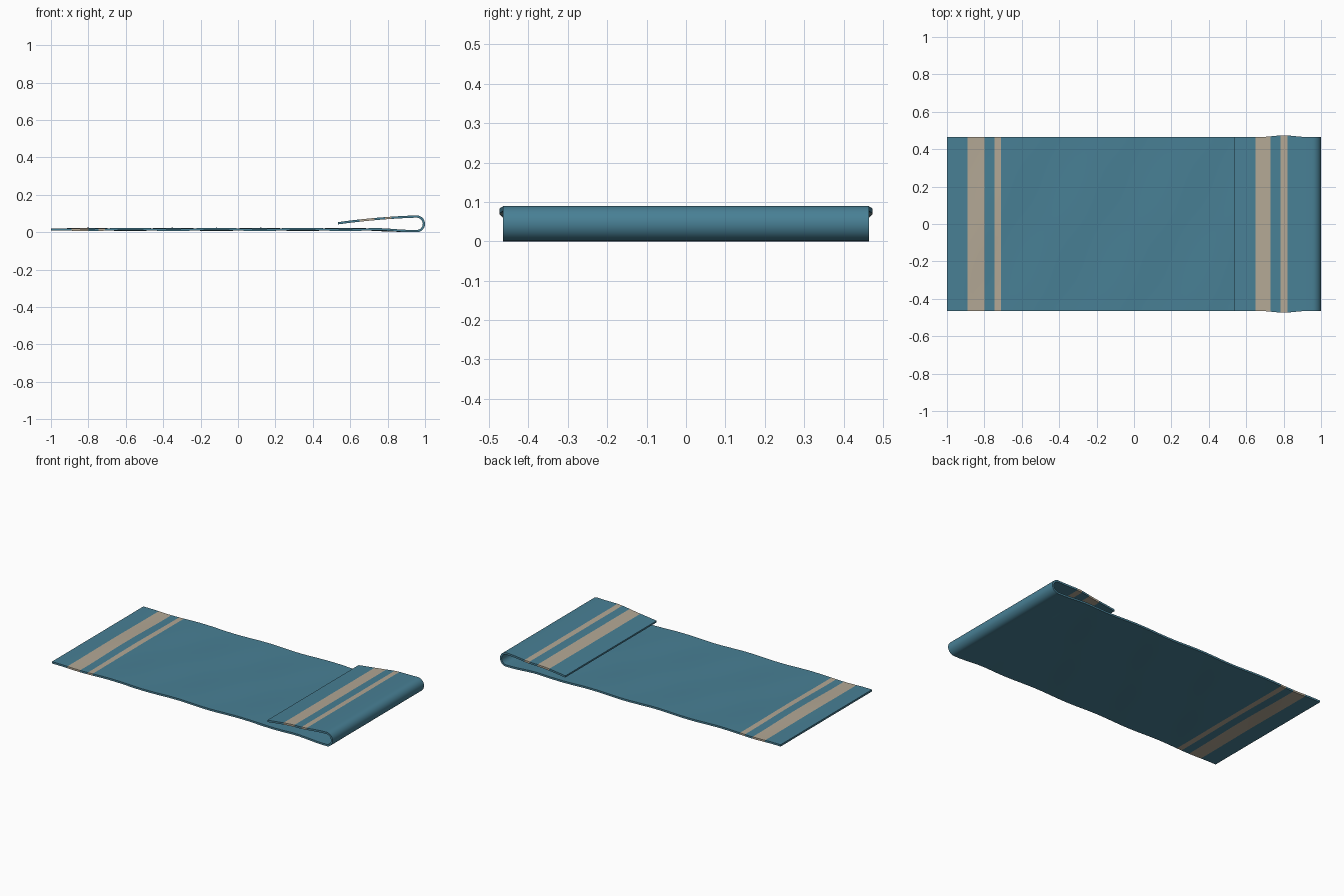
import bpy, bmesh, math

if "Cube" in bpy.data.objects:
    bpy.data.objects.remove(bpy.data.objects["Cube"])

THICK, HALF_W = 0.012, 0.465
FOLD_X, FOLD_Z, FOLD_R = 0.955, 0.045, 0.039


def material(name, color):
    m = bpy.data.materials.new(name)
    m.diffuse_color = (*color, 1)
    m.use_nodes = True
    m.node_tree.nodes["Principled BSDF"].inputs["Base Color"].default_value = m.diffuse_color
    return m


def smooth(t):
    t = max(0.0, min(1.0, t))
    return t * t * (3 - 2 * t)


def spaced(stops, step):
    """Stations through every stop, with extra ones no further apart than step."""
    out = [stops[0]]
    for a, b in zip(stops, stops[1:]):
        n = max(1, math.ceil(abs(b - a) / step - 1e-6))
        out += [a + (b - a) * i / n for i in range(1, n + 1)]
    return out


# Centreline of the cloth: flat run, round fold, flap; each row is (x, z, part)
rows = [(x, 0.015 - 0.009 * smooth((x - 0.7) / 0.25), "flat")
        for x in spaced([-1, -0.89, -0.80, -0.745, -0.71, FOLD_X], 0.04)]
for i in range(1, 16):
    a = -math.pi / 2 + math.pi * i / 16
    rows.append((FOLD_X + FOLD_R * math.cos(a), FOLD_Z + FOLD_R * math.sin(a), "fold"))
for x in spaced([FOLD_X, 0.82, 0.785, 0.73, 0.65, 0.535], 0.03):
    t = (FOLD_X - x) / 0.42
    rows.append((x, 0.084 - 0.014 * t - 0.022 * t * t, "flap"))

# Cloth grid with gentle ripples and a slightly flared flap
bm = bmesh.new()
N = 32
grid = []
for x, z, part in rows:
    w = HALF_W
    if part == "flap":
        w += 0.010 * math.exp(-((x - 0.80) / 0.08) ** 2) - 0.001
    line = []
    for j in range(N + 1):
        v = -1 + 2 * j / N
        dz = 0
        if part == "flat":
            fade = smooth((x + 1) / 0.15) * (1 - smooth((x - 0.72) / 0.2))
            dz = 0.003 * fade * math.sin(2 * math.pi * x / 0.46) * math.cos(1.1 * math.pi * v)
        line.append(bm.verts.new((x, w * v, z + dz)))
    grid.append(line)

# Faces, with the woven stripes as a second material
flat_stripes = [(-0.89, -0.80), (-0.745, -0.71)]
flap_stripes = [(0.65, 0.73), (0.785, 0.82)]
for i in range(len(rows) - 1):
    mid = (rows[i][0] + rows[i + 1][0]) / 2
    bands = flap_stripes if rows[i][2] == "flap" else flat_stripes
    stripe = any(a < mid < b for a, b in bands)
    for j in range(N):
        f = bm.faces.new((grid[i][j], grid[i + 1][j], grid[i + 1][j + 1], grid[i][j + 1]))
        f.material_index = int(stripe)

mesh = bpy.data.meshes.new("folded_towel")
bm.to_mesh(mesh)
bm.free()
towel = bpy.data.objects.new("folded_towel", mesh)
bpy.context.collection.objects.link(towel)
mesh.materials.append(material("teal_cloth", (0.065, 0.215, 0.30)))
mesh.materials.append(material("beige_stripe", (0.45, 0.39, 0.30)))

# Cloth thickness
solid = towel.modifiers.new("thickness", 'SOLIDIFY')
solid.thickness = THICK
solid.offset = 0
bpy.context.view_layer.objects.active = towel
towel.select_set(True)
bpy.ops.object.modifier_apply(modifier=solid.name)
bpy.ops.object.shade_smooth_by_angle(angle=math.radians(40))
